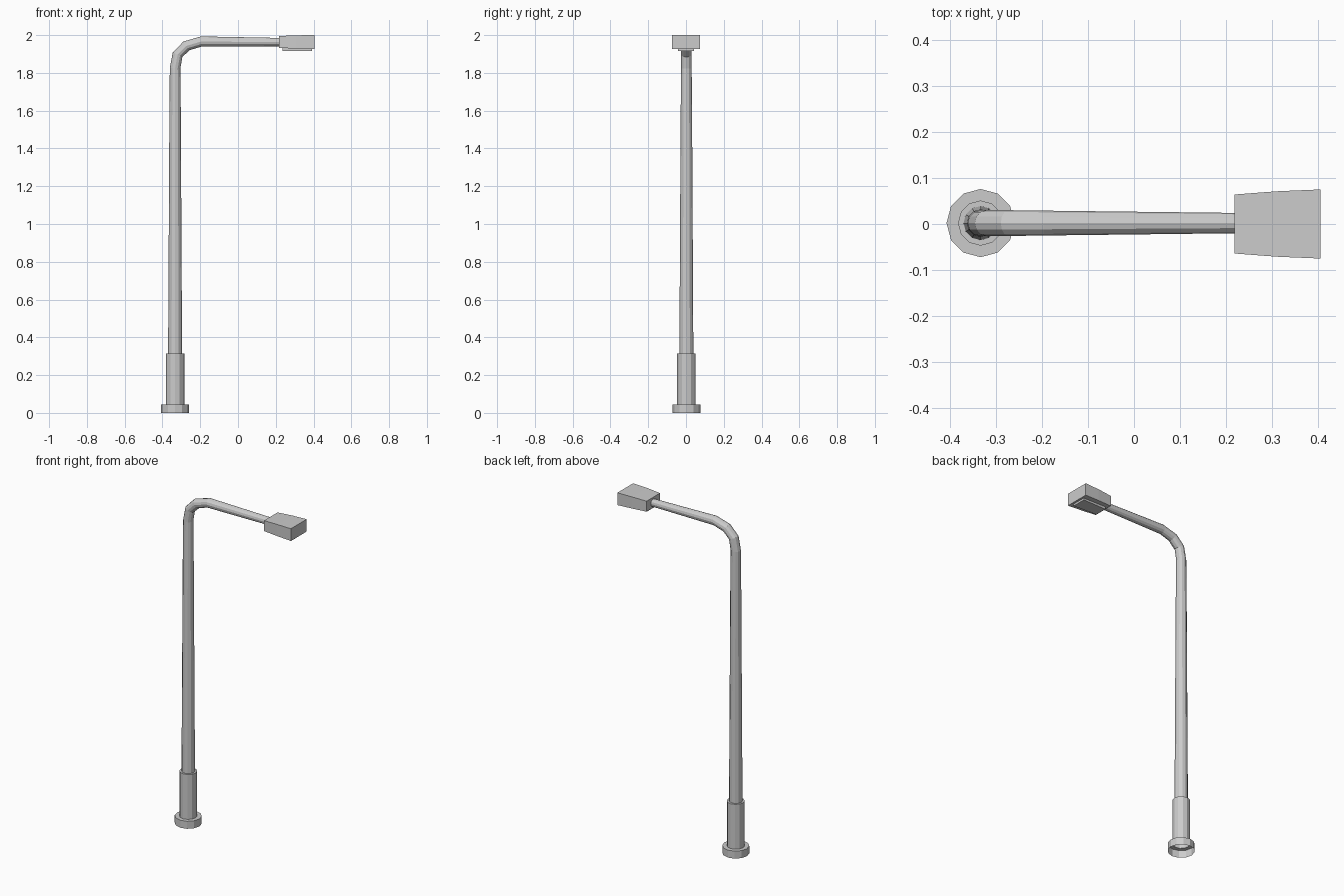
import bpy, bmesh, math

if "Cube" in bpy.data.objects:
    bpy.data.objects.remove(bpy.data.objects["Cube"])

SIDES = 12
PX = -0.333  # pole axis


def make_object(name, bm):
    mesh = bpy.data.meshes.new(name)
    bm.to_mesh(mesh)
    bm.free()
    obj = bpy.data.objects.new(name, mesh)
    bpy.context.collection.objects.link(obj)
    return obj


def tube(name, rings, cy=0.002):
    """Skin rings given as (x, z, radius, tilt from vertical in degrees)."""
    bm = bmesh.new()
    loops = []
    for x, z, r, tilt in rings:
        t = math.radians(tilt)
        loop = []
        for i in range(SIDES):
            a = 2 * math.pi * i / SIDES
            u, v = r * math.cos(a), r * math.sin(a)
            loop.append(bm.verts.new((x + u * math.cos(t), cy + v, z - u * math.sin(t))))
        loops.append(loop)
    for a, b in zip(loops, loops[1:]):
        for i in range(SIDES):
            j = (i + 1) % SIDES
            bm.faces.new((a[i], a[j], b[j], b[i]))
    return make_object(name, bm)


def box_loft(name, sections):
    """Closed box through sections given as (x, half width, z low, z high)."""
    bm = bmesh.new()
    loops = [[bm.verts.new((x, y, z)) for y, z in
              ((-w, lo), (w, lo), (w, hi), (-w, hi))] for x, w, lo, hi in sections]
    for a, b in zip(loops, loops[1:]):
        for i in range(4):
            j = (i + 1) % 4
            bm.faces.new((a[i], a[j], b[j], b[i]))
    bm.faces.new(loops[0][::-1])
    bm.faces.new(loops[-1])
    bmesh.ops.recalc_face_normals(bm, faces=bm.faces)
    return make_object(name, bm)


# Foot flange (open underneath) and the sleeve above it
tube("base_sleeve", [
    (PX, 0.0, 0.074, 0), (PX, 0.045, 0.074, 0),
    (PX, 0.045, 0.049, 0), (PX, 0.315, 0.049, 0), (PX, 0.315, 0.037, 0)])

# Tapered pole bending over into the arm
tube("pole_and_arm", [
    (PX, 0.315, 0.037, 0), (PX, 1.61, 0.030, 0), (PX, 1.825, 0.028, 2),
    (-0.320, 1.896, 0.028, 25), (-0.273, 1.943, 0.028, 55),
    (-0.195, 1.966, 0.027, 88), (0.225, 1.963, 0.022, 90)])

# Lamp head, flaring slightly towards the tip
box_loft("lamp_head", [
    (0.218, 0.064, 1.932, 1.995), (0.31, 0.071, 1.929, 1.999),
    (0.405, 0.075, 1.926, 2.0)])

# Light panel under the head
box_loft("light_panel", [
    (0.235, 0.038, 1.917, 1.935), (0.392, 0.043, 1.915, 1.935)])
